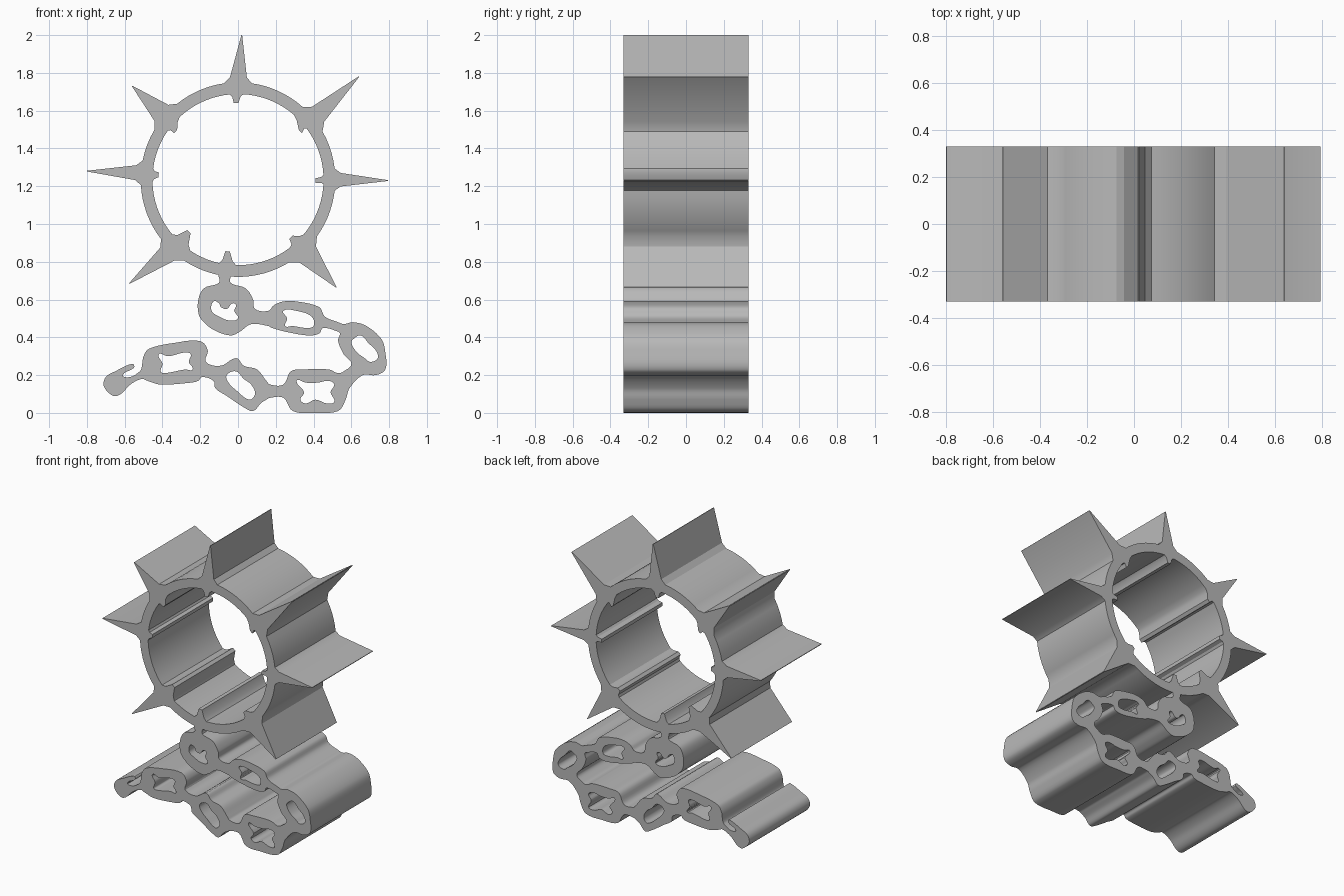
import bpy, bmesh
from math import sin, cos, radians, atan2, degrees
from mathutils import Vector, Matrix
from mathutils.geometry import interpolate_bezier

HALF_DEPTH = 0.33
CENTRE = Vector((0, 1.235))
R_IN, R_OUT = 0.453, 0.515

cube = bpy.data.objects.get("Cube")
if cube:
    bpy.data.objects.remove(cube, do_unlink=True)

grey = bpy.data.materials.new("plain grey")
grey.use_nodes = True
colour = (0.48, 0.48, 0.48, 1)
grey.diffuse_color = colour
grey.node_tree.nodes["Principled BSDF"].inputs["Base Color"].default_value = colour


def smooth_loop(points, steps=5):
    """Round a closed loop given in hundredths of a unit."""
    pts = [Vector((x, z, 0)) / 100 for x, z in points]
    n = len(pts)
    tangents = [(pts[(i + 1) % n] - pts[i - 1]).normalized() for i in range(n)]
    loop = []
    for i in range(n):
        j = (i + 1) % n
        reach = (pts[j] - pts[i]).length / 3
        curve = interpolate_bezier(pts[i], pts[i] + tangents[i] * reach,
                                   pts[j] - tangents[j] * reach, pts[j], steps + 1)
        loop += [p.to_2d() for p in curve[:-1]]
    return loop


def extrude_profile(name, loops):
    """Fill the first loop, leave the others as holes, and give it depth."""
    curve = bpy.data.curves.new(name + "_profile", 'CURVE')
    curve.dimensions = '2D'
    curve.fill_mode = 'BOTH'
    curve.extrude = HALF_DEPTH
    for loop in loops:
        spline = curve.splines.new('POLY')
        spline.points.add(len(loop) - 1)
        for point, p in zip(spline.points, loop):
            point.co = (p.x, p.y, 0, 1)
        spline.use_cyclic_u = True
    helper = bpy.data.objects.new(name + "_helper", curve)
    bpy.context.collection.objects.link(helper)
    bpy.context.view_layer.update()
    graph = bpy.context.evaluated_depsgraph_get()
    mesh = bpy.data.meshes.new_from_object(helper.evaluated_get(graph))
    bpy.data.objects.remove(helper, do_unlink=True)

    # Weld the walls to the caps and stand the profile upright
    bm = bmesh.new()
    bm.from_mesh(mesh)
    bmesh.ops.remove_doubles(bm, verts=bm.verts, dist=0.0001)
    bmesh.ops.transform(bm, matrix=Matrix.Rotation(radians(90), 4, 'X'), verts=bm.verts)
    bmesh.ops.recalc_face_normals(bm, faces=bm.faces)
    bm.to_mesh(mesh)
    bm.free()
    mesh.name = name
    mesh.materials.clear()
    mesh.materials.append(grey)
    obj = bpy.data.objects.new(name, mesh)
    bpy.context.collection.objects.link(obj)
    bpy.ops.object.select_all(action='DESELECT')
    obj.select_set(True)
    bpy.context.view_layer.objects.active = obj
    bpy.ops.object.shade_smooth_by_angle(angle=radians(30))
    return obj


def on_circle(radius, angle):
    return CENTRE + radius * Vector((cos(radians(angle)), sin(radians(angle))))


def spiked_circle(radius, spikes, foot, blunt):
    """Circle outline with a flared spike at each (angle, half width, tip)."""
    loop = []
    for i, (angle, width, tip) in enumerate(spikes):
        tip = Vector(tip) / 100
        half = degrees(width / radius)
        base = on_circle(radius, angle)
        side = Vector((-sin(radians(angle)), cos(radians(angle))))
        shoulder = base.lerp(tip, foot)
        loop += [on_circle(radius, angle - half * 1.4),
                 shoulder - side * width * 0.85, tip - side * blunt,
                 tip + side * blunt, shoulder + side * width * 0.85]
        # Plain arc up to the next spike
        start = angle + half * 1.4
        after = spikes[(i + 1) % len(spikes)]
        end = after[0] - degrees(after[1] / radius) * 1.4
        span = (end - start) % 360
        steps = max(3, int(span / 4))
        loop += [on_circle(radius, start + span * k / steps) for k in range(steps)]
    return loop


# Spiked ring: long outer spikes and short inner nubs
outer_spikes = [
    (0, 0.042, (79.5, 123)), (39, 0.06, (64, 178)), (90, 0.053, (2, 200)),
    (139, 0.066, (-56, 173)), (176, 0.046, (-80, 128)),
    (227, 0.06, (-57.5, 68.5)), (313, 0.072, (52, 66.5))]
inner_nubs = [
    (0, 0.018, (41, 123)), (43, 0.035, (33, 149)), (91, 0.026, (-1, 164)),
    (139, 0.035, (-33, 149)), (177, 0.025, (-42, 126)), (228, 0.045, (-26, 96)),
    (263, 0.032, (-5.5, 85.5)), (314, 0.035, (28, 93))]
extrude_profile("spiked_ring", [
    spiked_circle(R_OUT, outer_spikes, 0.1, 0.002),
    spiked_circle(R_IN, inner_nubs, 0.3, 0.012)])

# Chain: each link adds to the outer and inner sides of the bend, plus its hole
outside, inside, holes = [], [], []


def link(outer, inner, hole=None):
    outside.extend(outer)
    inside.extend(inner)
    if hole:
        holes.append(smooth_loop(hole))


# Round link hanging from the ring
link([(-4, 74), (-4, 69), (4, 66), (8, 60), (9, 55), (16, 54)],
     [(-10, 74), (-10, 69), (-18, 66), (-21, 60), (-21, 53), (-19, 49),
      (-13, 44), (-4, 41), (1, 43), (7, 47), (16, 46)],
     [(-13, 59), (-10, 58), (-9, 56), (-6, 55), (-3, 58), (-1, 57),
      (-2, 54), (0, 50), (-5, 49), (-10, 51), (-14, 54)])
# Upper link
link([(19, 57), (24, 59), (31, 59), (43, 56), (46, 51), (53, 48)],
     [(18, 45), (25, 43), (37, 41), (43, 42), (45, 45), (53, 43)],
     [(24, 54), (31, 54), (39, 51), (40, 46), (36, 45), (29, 46), (25, 46), (26, 50)])
# Link at the bend
link([(56, 47), (61, 48), (68, 46), (76, 39), (78, 32), (78, 23),
      (73, 20), (66, 20), (59, 13)],
     [(54, 42), (53, 38), (56, 31), (60, 26), (56, 22)],
     [(60, 37), (61, 39), (65, 41), (69, 37), (73, 33), (74, 29),
      (70, 27), (67, 29), (63, 32)])
# Lowest link
link([(57, 7), (53, 1), (40, 0), (29, 1), (24, 8), (17, 8)],
     [(53, 21), (48, 23), (35, 23), (28, 22), (24, 15), (17, 15)],
     [(31, 17), (36, 16), (42, 16), (48, 17), (51, 15), (49, 11),
      (51, 6), (47, 5), (41, 7), (36, 5), (33, 7), (35, 11)])
# Tilted link
link([(15, 7), (12, 5), (8, 1), (3, 3), (-6, 9), (-12, 13), (-13, 17), (-19, 19)],
     [(15, 17), (10, 23), (3, 25), (-1, 29), (-9, 25), (-17, 27)],
     [(-6, 20), (-1, 22), (3, 18), (7, 15), (9, 10), (6, 7), (-1, 12), (-5, 16)])
# Last closed link
link([(-21, 17), (-25, 16), (-41, 15), (-48, 17)],
     [(-16, 33), (-20, 38), (-34, 37), (-47, 34), (-50, 30), (-51, 24)],
     [(-42, 31), (-37, 30), (-28, 32), (-25, 31), (-26, 27), (-24, 23),
      (-28, 23), (-39, 21), (-41, 22), (-40, 26)])
# Broken end hook
link([(-51, 18), (-57, 15), (-62, 10), (-66, 9), (-71, 14), (-70, 19),
      (-65, 22), (-56, 26), (-55, 24), (-61, 20)],
     [(-52, 22), (-57, 19)])
extrude_profile("broken_chain", [smooth_loop(outside + inside[::-1])] + holes)
